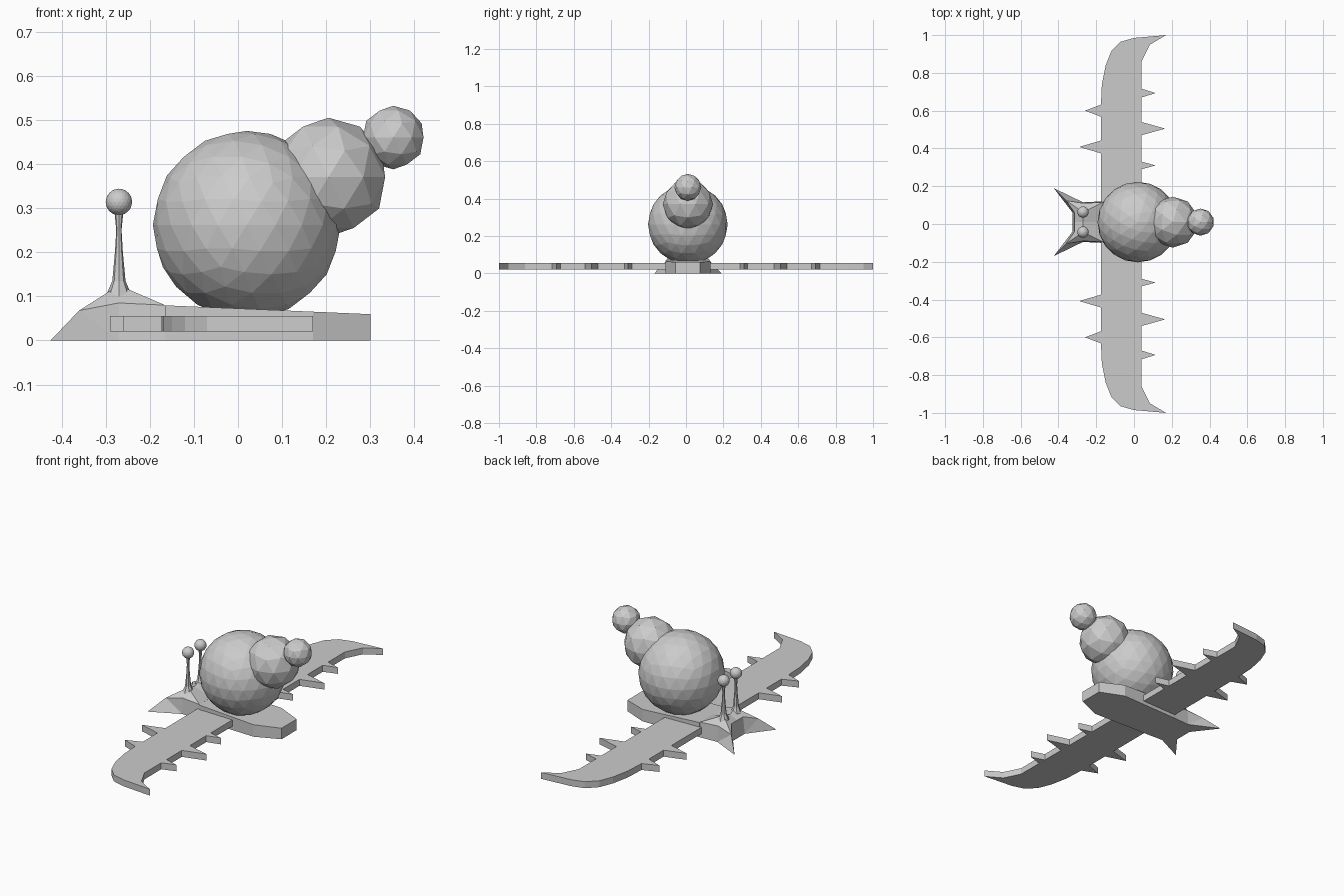
import bpy
import bmesh
from mathutils import Vector

cube = bpy.data.objects.get("Cube")
if cube:
    bpy.data.objects.remove(cube, do_unlink=True)

grey = bpy.data.materials.new("plain grey")
grey.use_nodes = True
colour = (0.6, 0.6, 0.6, 1)
grey.diffuse_color = colour
grey.node_tree.nodes["Principled BSDF"].inputs["Base Color"].default_value = colour

MID = 0.01  # the snail sits slightly off the wing centre


def finish(bm, name, location=(0, 0, 0), mirror=False):
    bmesh.ops.recalc_face_normals(bm, faces=bm.faces)
    mesh = bpy.data.meshes.new(name)
    bm.to_mesh(mesh)
    bm.free()
    mesh.materials.append(grey)
    obj = bpy.data.objects.new(name, mesh)
    obj.location = location
    bpy.context.collection.objects.link(obj)
    if mirror:
        mod = obj.modifiers.new("Mirror", "MIRROR")
        mod.use_axis = (False, True, False)
    return obj


def ball(name, location, radius, detail):
    bm = bmesh.new()
    bmesh.ops.create_icosphere(bm, subdivisions=detail, radius=radius)
    return finish(bm, name, location)


def slab(outline, bottom, top):
    """Extrude an outline into a plate; top gives the height at each x."""
    bm = bmesh.new()
    face = bm.faces.new([bm.verts.new((x, y, bottom)) for x, y in outline])
    result = bmesh.ops.extrude_face_region(bm, geom=[face])
    for v in result["geom"]:
        if isinstance(v, bmesh.types.BMVert):
            v.co.z = top(v.co.x)
    return bm


# Shell: three shrinking faceted balls
ball("shell_large", (0.02, MID, 0.262), 0.213, 3)
ball("shell_middle", (0.205, MID, 0.37), 0.135, 2)
ball("shell_tip", (0.352, MID, 0.46), 0.072, 2)

# Body: flat foot tapering to a blunt tail
half = [(0.3, 0.065), (0.17, 0.12), (-0.165, 0.11)]
foot = half + [(x, -y) for x, y in reversed(half)]
finish(slab(foot, 0, lambda x: 0.0725 - 0.043 * x), "body", (0, MID, 0))


# Wings: one spiked outline, mirrored across y
def spike(x, tip, y, width):
    return [(x, y - width), (tip, y), (x, y + width)]


FRONT, REAR = 0.04, -0.175
edge = [(FRONT, 0)]
for tip, y, width in [(0.115, 0.31, 0.02), (0.165, 0.505, 0.035), (0.115, 0.693, 0.023)]:
    edge += spike(FRONT, tip, y, width)
edge += [(FRONT, 0.86), (0.085, 0.95), (0.17, 1.0), (0.0, 0.985), (-0.07, 0.965),
         (-0.12, 0.915), (-0.15, 0.84), (-0.17, 0.74)]
for tip, y, width in [(-0.26, 0.6, 0.032), (-0.29, 0.408, 0.034)]:
    edge += reversed(spike(REAR, tip, y, width))
edge.append((REAR, 0))
wing = edge + [(x, -y) for x, y in reversed(edge[1:-1])]
finish(slab(wing, 0.02, lambda x: 0.055), "wings")

# Head: half of a ridged wedge with a swept lip, mirrored across y
points = {
    "back": (-0.165, 0.11, 0), "back_top": (-0.165, 0.105, 0.08),
    "back_mid": (-0.165, 0, 0), "back_mid_top": (-0.165, 0, 0.08),
    "side": (-0.27, 0.105, 0), "side_top": (-0.27, 0.1, 0.085),
    "peak": (-0.27, 0.053, 0.125), "peak_mid": (-0.27, 0, 0.11),
    "ridge": (-0.36, 0.115, 0.068), "tip": (-0.425, 0.18, 0),
    "inner": (-0.325, 0.05, 0), "inner_top": (-0.315, 0.05, 0.09),
    "front": (-0.325, 0, 0), "front_top": (-0.315, 0, 0.09),
}
faces = [
    "back_mid_top back_top peak peak_mid", "back_top side_top peak",
    "back side side_top back_top", "side tip ridge", "side ridge side_top",
    "peak side_top ridge", "inner_top ridge inner", "ridge tip inner",
    "peak ridge inner_top", "peak_mid peak inner_top front_top",
    "front_top inner_top inner front", "back side inner front back_mid",
    "side tip inner", "back_mid back back_top back_mid_top",
]
bm = bmesh.new()
verts = {name: bm.verts.new(co) for name, co in points.items()}
for names in faces:
    bm.faces.new([verts[n] for n in names.split()])
finish(bm, "head", (0, MID, 0), mirror=True)

# Eyes on flared stalks
for side, offset in (("left", 0.053), ("right", -0.053)):
    bm = bmesh.new()
    rings = []
    for z, r in [(0.1, 0.03), (0.135, 0.015), (0.2, 0.009), (0.25, 0.006), (0.29, 0.01)]:
        ring = bmesh.ops.create_circle(bm, segments=8, radius=r)["verts"]
        for v in ring:
            v.co += Vector((0, 0, z))
        rings.append(ring)
    for low, high in zip(rings, rings[1:]):
        for i in range(8):
            j = (i + 1) % 8
            bm.faces.new((low[i], low[j], high[j], high[i]))
    finish(bm, side + "_eye_stalk", (-0.27, MID + offset, 0))
    ball(side + "_eye", (-0.27, MID + offset, 0.314), 0.03, 3)
